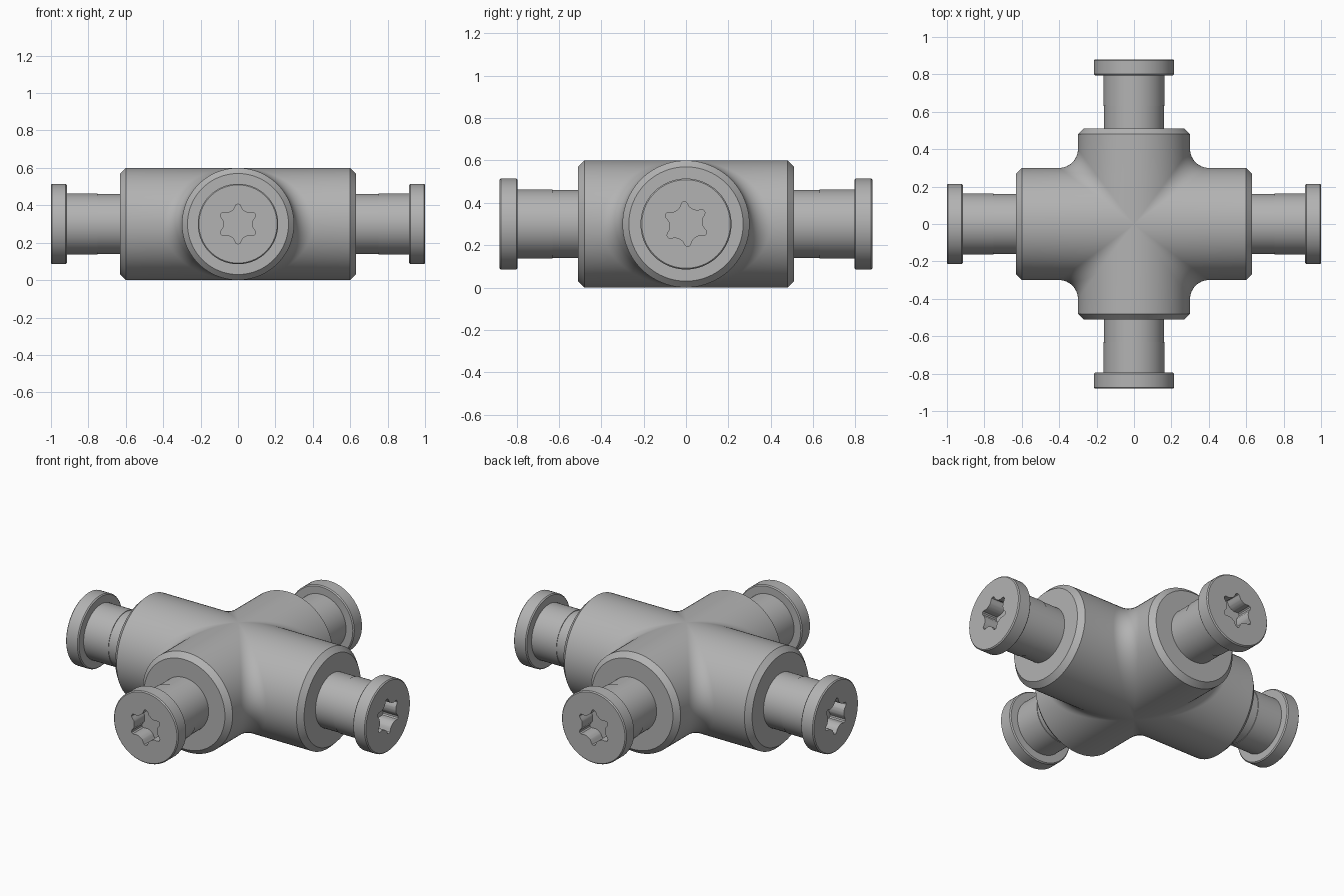
import bpy
import bmesh
from math import sin, cos, pi, radians
from mathutils import Vector, Matrix

if "Cube" in bpy.data.objects:
    bpy.data.objects.remove(bpy.data.objects["Cube"])

R = 0.30          # body radius, also the axis height
FILLET = 0.10     # rolling-ball fillet where the arms meet
CHAMFER = 0.03
ARM_X, ARM_Y = 0.63, 0.51

metal = bpy.data.materials.new("plain grey metal")
metal.use_nodes = True
GREY = (0.45, 0.45, 0.45, 1)
metal.diffuse_color = GREY
metal.node_tree.nodes["Principled BSDF"].inputs["Base Color"].default_value = GREY


def skin(bm, rows, closed=False):
    """Join neighbouring rows of points with quads."""
    verts = [[bm.verts.new(p) for p in row] for row in rows]
    for i in range(len(verts) if closed else len(verts) - 1):
        a, b = verts[i], verts[(i + 1) % len(verts)]
        for j in range(len(a) - 1):
            bm.faces.new((a[j], a[j + 1], b[j + 1], b[j]))


def finish(bm, name):
    bmesh.ops.remove_doubles(bm, verts=bm.verts, dist=0.0001)
    bmesh.ops.recalc_face_normals(bm, faces=bm.faces)
    mesh = bpy.data.meshes.new(name)
    bm.to_mesh(mesh)
    bm.free()
    mesh.materials.append(metal)
    obj = bpy.data.objects.new(name, mesh)
    obj.location.z = R
    bpy.context.collection.objects.link(obj)
    bpy.ops.object.select_all(action='DESELECT')
    bpy.context.view_layer.objects.active = obj
    obj.select_set(True)
    bpy.ops.object.shade_smooth_by_angle(angle=radians(30))
    return obj


def body_strip(t):
    """One strip of a quadrant: x arm end, fillet arc, y arm end."""
    c, z = cos(t), sin(t)
    small = R - CHAMFER
    centre = (R + FILLET) * Vector((c, c, z))
    to_x, to_y = Vector((0, -c, -z)), Vector((-c, 0, -z))
    x_end = [Vector((ARM_X, 0, 0)), Vector((ARM_X, small * c, small * z)),
             Vector((ARM_X - CHAMFER, R * c, R * z))]
    y_end = [Vector((R * c, ARM_Y - CHAMFER, R * z)),
             Vector((small * c, ARM_Y, small * z)), Vector((0, ARM_Y, 0))]
    arc = [centre + FILLET * to_x.lerp(to_y, i / 10).normalized() for i in range(11)]
    return x_end + arc + y_end


# Cross-shaped body, one quadrant mirrored to all four
STEPS = 40
strips = [body_strip(pi * (i / STEPS - 0.5)) for i in range(STEPS + 1)]
bm = bmesh.new()
for sx in (1, -1):
    for sy in (1, -1):
        skin(bm, [[Vector((p.x * sx, p.y * sy, p.z)) for p in s] for s in strips])
finish(bm, "cross_body")

# Six-lobed socket radius at each five-degree step from a lobe tip
LOBE = [0.107, 0.104, 0.093, 0.082, 0.079, 0.077, 0.076]


def add_plug(name, arm, turn, roll):
    """Stepped shaft, flanged head and socket, turned about the arm axis."""
    seam, head, end = arm + 0.12, arm + 0.285, arm + 0.37
    edge = 0.006
    profile = [(arm - 0.02, 0), (arm - 0.02, 0.161), (seam, 0.161), (seam, 0.164),
               (head, 0.164), (head, 0.215 - edge), (head + edge, 0.215),
               (end - edge, 0.215), (end, 0.215 - edge)]
    rows = []
    for i in range(72):
        k = i % 12
        socket = LOBE[min(k, 12 - k)]
        a = radians(5 * i + roll)
        ring = profile + [(end, socket), (end - 0.1, socket), (end - 0.1, 0)]
        rows.append([(x, r * sin(a), r * cos(a)) for x, r in ring])
    bm = bmesh.new()
    skin(bm, rows, closed=True)
    bm.transform(Matrix.Rotation(radians(turn), 4, 'Z'))
    finish(bm, name)


add_plug("left_plug", ARM_X, 0, -5)
add_plug("back_plug", ARM_Y, 90, 0)
add_plug("right_plug", ARM_X, 180, 5)
add_plug("front_plug", ARM_Y, 270, 0)
